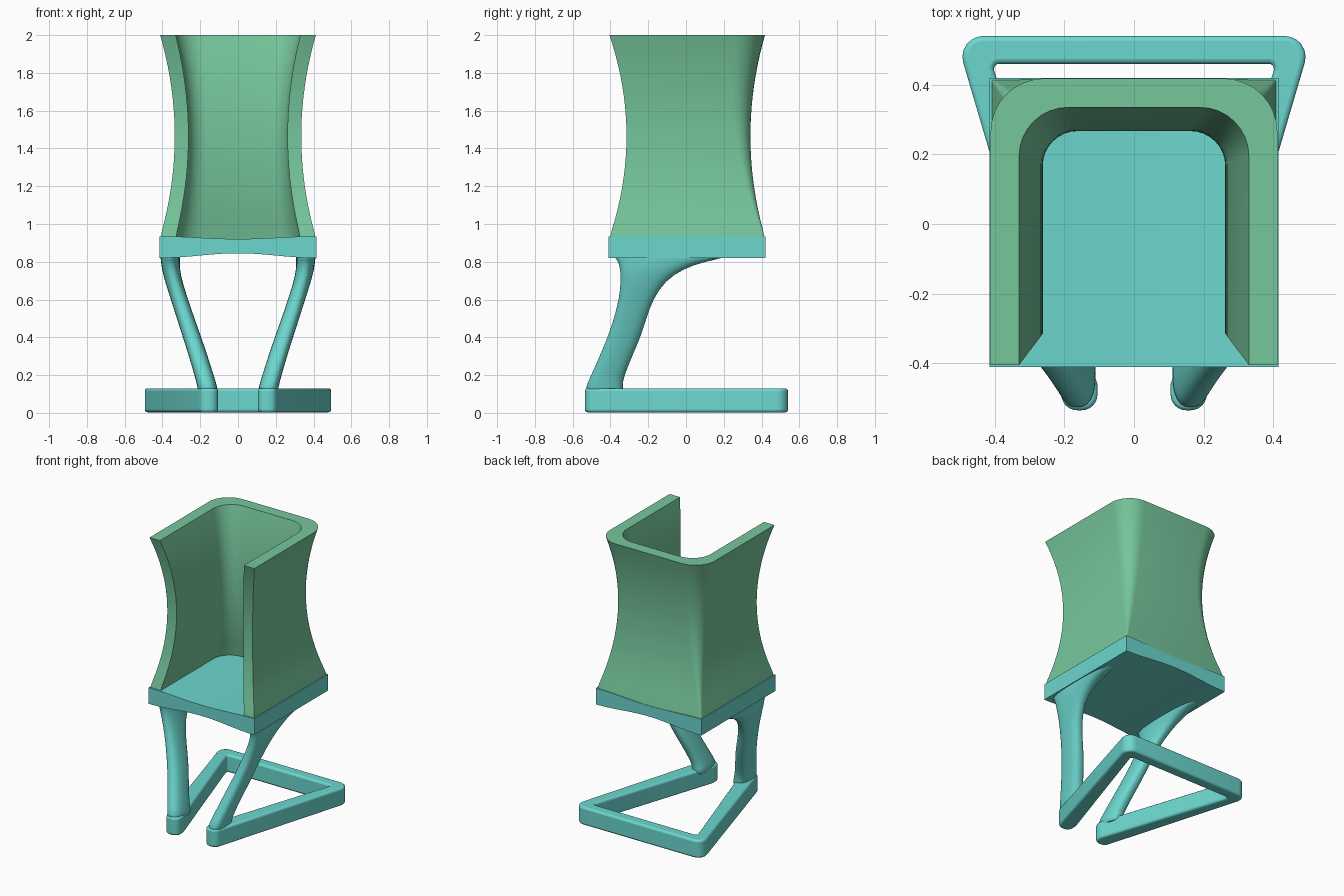
import bpy, bmesh, math
from mathutils import Vector

cube = bpy.data.objects.get("Cube")
if cube:
    bpy.data.objects.remove(cube, do_unlink=True)


def material(name, rgb):
    m = bpy.data.materials.new(name)
    m.use_nodes = True
    m.diffuse_color = (*rgb, 1)
    m.node_tree.nodes["Principled BSDF"].inputs["Base Color"].default_value = (*rgb, 1)
    return m


green = material("soft green", (0.18, 0.565, 0.33))
teal = material("turquoise", (0.15, 0.68, 0.62))


def loft(name, rings, mat):
    """Skin a stack of equally long closed rings and cap both ends."""
    bm = bmesh.new()
    rows = [[bm.verts.new(p) for p in ring] for ring in rings]
    n = len(rows[0])
    for a, b in zip(rows, rows[1:]):
        for i in range(n):
            j = (i + 1) % n
            bm.faces.new((a[i], a[j], b[j], b[i]))
    bm.faces.new(rows[0][::-1])
    bm.faces.new(rows[-1])
    bmesh.ops.recalc_face_normals(bm, faces=bm.faces)
    mesh = bpy.data.meshes.new(name)
    bm.to_mesh(mesh)
    bm.free()
    obj = bpy.data.objects.new(name, mesh)
    bpy.context.collection.objects.link(obj)
    mesh.materials.append(mat)
    return obj


def smooth(obj, degrees=35):
    bpy.ops.object.select_all(action='DESELECT')
    obj.select_set(True)
    bpy.context.view_layer.objects.active = obj
    bpy.ops.object.shade_smooth_by_angle(angle=math.radians(degrees))


def rounded(corners, steps=6):
    """Round the corners (x, y, radius) of a closed polygon."""
    out = []
    for i, (x, y, r) in enumerate(corners):
        p = Vector((x, y))
        a = (Vector(corners[i - 1][:2]) - p).normalized()
        b = (Vector(corners[(i + 1) % len(corners)][:2]) - p).normalized()
        half = a.angle(b) / 2
        centre = p + (a + b).normalized() * (r / math.sin(half))
        u = p + a * (r / math.tan(half)) - centre
        v = p + b * (r / math.tan(half)) - centre
        turn = u.angle_signed(v)
        for k in range(steps + 1):
            t = -turn * k / steps
            out.append((centre.x + u.x * math.cos(t) - u.y * math.sin(t),
                        centre.y + u.x * math.sin(t) + u.y * math.cos(t)))
    return out


# Seat: slab with a gently dished top and an arched underside
xs = [0.415 * (i / 12 - 1) for i in range(25)]


def arch(x):
    return 1 + math.cos(math.pi * x / 0.415)


section = [(x, 0.82 + 0.0125 * arch(x)) for x in xs]
section += [(x, 0.935 - 0.007 * arch(x)) for x in reversed(xs)]
seat = loft("seat", [[(x, y, z) for x, z in section] for y in (-0.41, 0.42)], teal)
smooth(seat)

# Backrest: waisted U-shaped shell whose outer corners soften upwards
rings = []
levels = 20
for k in range(levels + 1):
    t = k / levels
    z = 0.915 + 1.085 * t
    flare = min(1, ((z - 1.465) / 0.535) ** 2)
    w = 0.335 + 0.077 * flare
    inner = 0.262 + 0.068 * flare
    front = -0.315 - 0.09 * flare
    back = w + 0.006
    ri = 0.10 + 0.04 * flare
    ro = 0.004 + 0.15 * t

    def arc(cx, cy, r, start, end):
        return [(cx + r * math.cos(start + (end - start) * i / 8),
                 cy + r * math.sin(start + (end - start) * i / 8)) for i in range(9)]

    q = math.pi / 2
    outline = [(w, front)] + arc(w - ro, back - ro, ro, 0, q)
    outline += arc(ro - w, back - ro, ro, q, 2 * q) + [(-w, front)]
    outline += [(-inner, front)] + arc(ri - inner, inner + 0.005 - ri, ri, 2 * q, q)
    outline += arc(inner - ri, inner + 0.005 - ri, ri, q, 0) + [(inner, front)]
    rings.append([(x, y, z) for x, y in outline])
smooth(loft("backrest", rings, green), 40)

# Base: flat open loop, splayed side bars joined at the rear
half = [(0.105, -0.535, 0.045), (0.197, -0.535, 0.045),
        (0.513, 0.54, 0.06)]
half_in = [(0.408, 0.46, 0.015), (0.105, -0.46, 0.02)]
corners = half + [(-x, y, r) for x, y, r in reversed(half)]
corners += [(-x, y, r) for x, y, r in reversed(half_in)] + half_in
outline = rounded(corners)
base = loft("base_frame", [[(x, y, z) for x, y in outline] for z in (0.003, 0.13)], teal)
bevel = base.modifiers.new("soft edges", 'BEVEL')
bevel.width = 0.014
bevel.segments = 3
bevel.limit_method = 'ANGLE'
bevel.angle_limit = math.radians(50)
smooth(base, 40)

# Legs: oval bars leaning outwards and flaring back under the seat
# each row: height, centre x, half width, front y, rear y
profile = [
    (0.09, 0.158, 0.052, -0.53, -0.32),
    (0.14, 0.162, 0.053, -0.532, -0.34),
    (0.20, 0.18, 0.051, -0.502, -0.325),
    (0.30, 0.21, 0.05, -0.458, -0.285),
    (0.40, 0.243, 0.049, -0.415, -0.24),
    (0.50, 0.277, 0.047, -0.382, -0.21),
    (0.60, 0.31, 0.046, -0.355, -0.175),
    (0.70, 0.342, 0.046, -0.345, -0.11),
    (0.765, 0.356, 0.048, -0.35, -0.01),
    (0.80, 0.358, 0.05, -0.36, 0.10),
    (0.825, 0.359, 0.052, -0.38, 0.22),
    (0.845, 0.359, 0.052, -0.39, 0.26),
]


def power(v):
    return math.copysign(abs(v) ** 0.8, v)


rings = []
for z, xc, hw, y0, y1 in profile:
    angles = [math.tau * i / 24 for i in range(24)]
    rings.append([(xc + hw * power(math.cos(a)),
                   (y0 + y1) / 2 + (y1 - y0) / 2 * power(math.sin(a)), z) for a in angles])
legs = loft("legs", rings, teal)
mirror = legs.modifiers.new("mirror", 'MIRROR')
mirror.use_axis = (True, False, False)
legs.modifiers.new("smooth", 'SUBSURF').levels = 1
legs.modifiers["smooth"].render_levels = 1
smooth(legs, 60)
